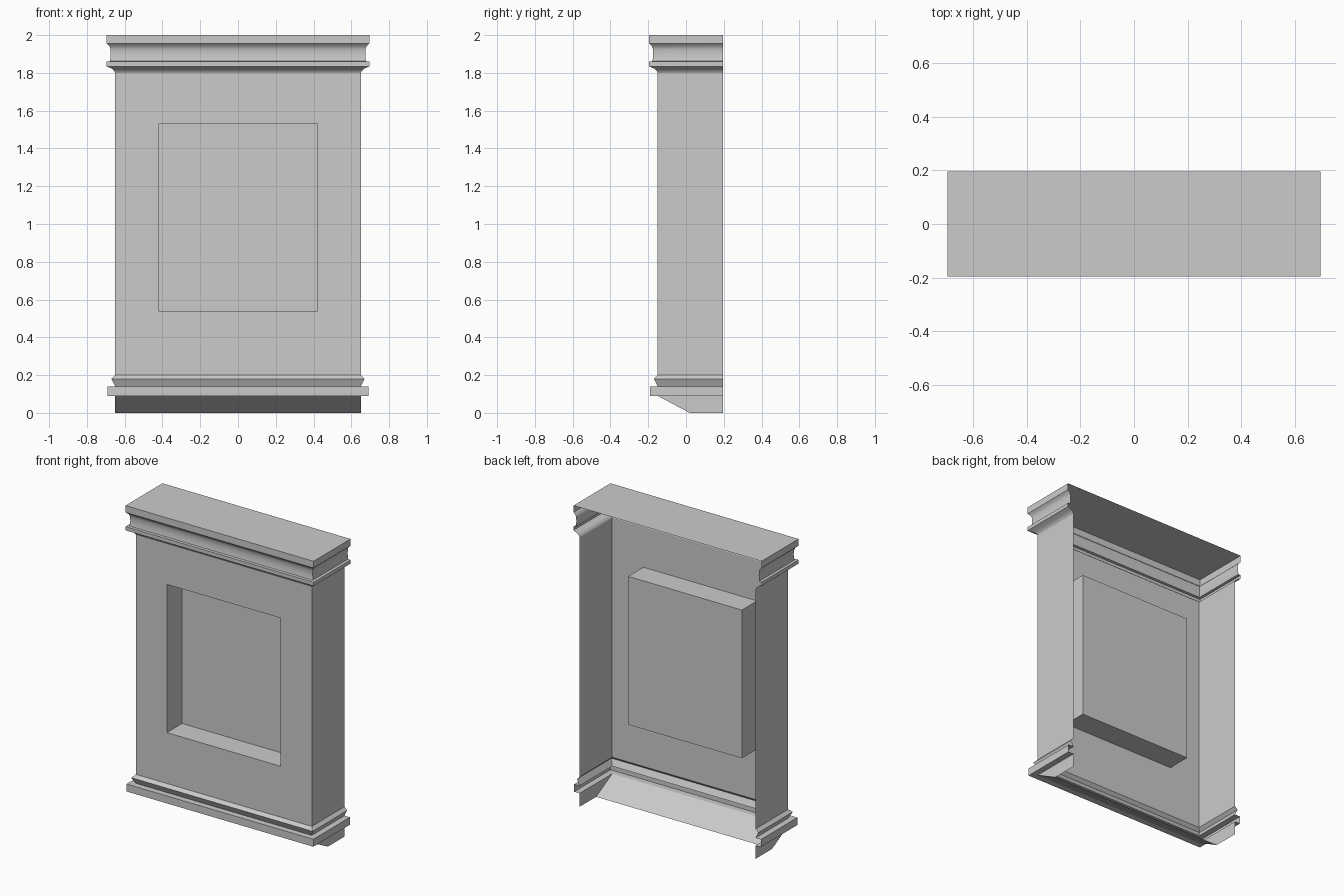
import bpy
import bmesh
import math

cube = bpy.data.objects.get("Cube")
if cube:
    bpy.data.objects.remove(cube, do_unlink=True)

HALF, FRONT, BACK = 0.65, -0.15, 0.195   # wall planes of the open-backed shell

stone = bpy.data.materials.new("light grey stone")
stone.use_nodes = True
stone.diffuse_color = (0.6, 0.6, 0.6, 1)
stone.node_tree.nodes["Principled BSDF"].inputs["Base Color"].default_value = (0.6, 0.6, 0.6, 1)


def finish(name, bm, smooth=False):
    mesh = bpy.data.meshes.new(name)
    bm.to_mesh(mesh)
    bm.free()
    mesh.materials.append(stone)
    obj = bpy.data.objects.new(name, mesh)
    bpy.context.collection.objects.link(obj)
    if smooth:
        bpy.ops.object.select_all(action='DESELECT')
        obj.select_set(True)
        bpy.context.view_layer.objects.active = obj
        bpy.ops.object.shade_smooth_by_angle(angle=math.radians(35))
    return obj


def sweep(profile):
    """Carry (overhang, height) points, bottom to top, round both sides and the front."""
    bm = bmesh.new()
    rings = []
    for o, z in profile:
        x, y = HALF + o, FRONT - o
        rings.append([bm.verts.new(p) for p in
                      ((-x, BACK, z), (-x, y, z), (x, y, z), (x, BACK, z))])
    for low, high in zip(rings, rings[1:]):
        for i in range(3):
            bm.faces.new((low[i], low[i + 1], high[i + 1], high[i]))
    bm.normal_update()
    return bm, rings


# Cornice with a shallow cove, closed by a flat top
bm, rings = sweep([(0, 1.80), (0.006, 1.812), (0.018, 1.822), (0.045, 1.835), (0.045, 1.86),
                   (0.028, 1.862), (0.025, 1.88), (0.024, 1.90), (0.025, 1.925),
                   (0.031, 1.942), (0.045, 1.955), (0.045, 2.0)])
bm.faces.new(rings[-1])
finish("cornice", bm, True)

# Main walls, with a deep rectangular niche pushed into the front
bm, rings = sweep([(0, 0.20), (0, 1.80)])
panel = min(bm.faces, key=lambda f: f.calc_center_median().y)
bmesh.ops.inset_individual(bm, faces=[panel], thickness=0.325)
for v in panel.verts:
    v.co.z = 1.53 if v.co.z > 1 else 0.54
bm.normal_update()
rim = list(panel.verts)
inner = [bm.verts.new((v.co.x, v.co.y + 0.16, v.co.z)) for v in rim]
bm.faces.remove(panel)
for i in range(4):
    j = (i + 1) % 4
    bm.faces.new((rim[i], rim[j], inner[j], inner[i]))
bm.faces.new(inner)
finish("walls_with_niche", bm)

# Pointed bead above a square ledge
bm, rings = sweep([(0, 0.09), (0.04, 0.09), (0.04, 0.14), (0, 0.14),
                   (0.02, 0.18), (0, 0.20)])
finish("base_moulding", bm, True)

# Foot: two side plates joined by a sloping front
bm = bmesh.new()
outline = [(FRONT, 0.09), (0.02, 0), (BACK, 0), (BACK, 0.09)]
left = [bm.verts.new((HALF, y, z)) for y, z in outline]
right = [bm.verts.new((-HALF, y, z)) for y, z in outline]
bm.faces.new(left)
bm.faces.new(right[::-1])
bm.faces.new((right[0], right[1], left[1], left[0]))
finish("sloped_foot", bm)
